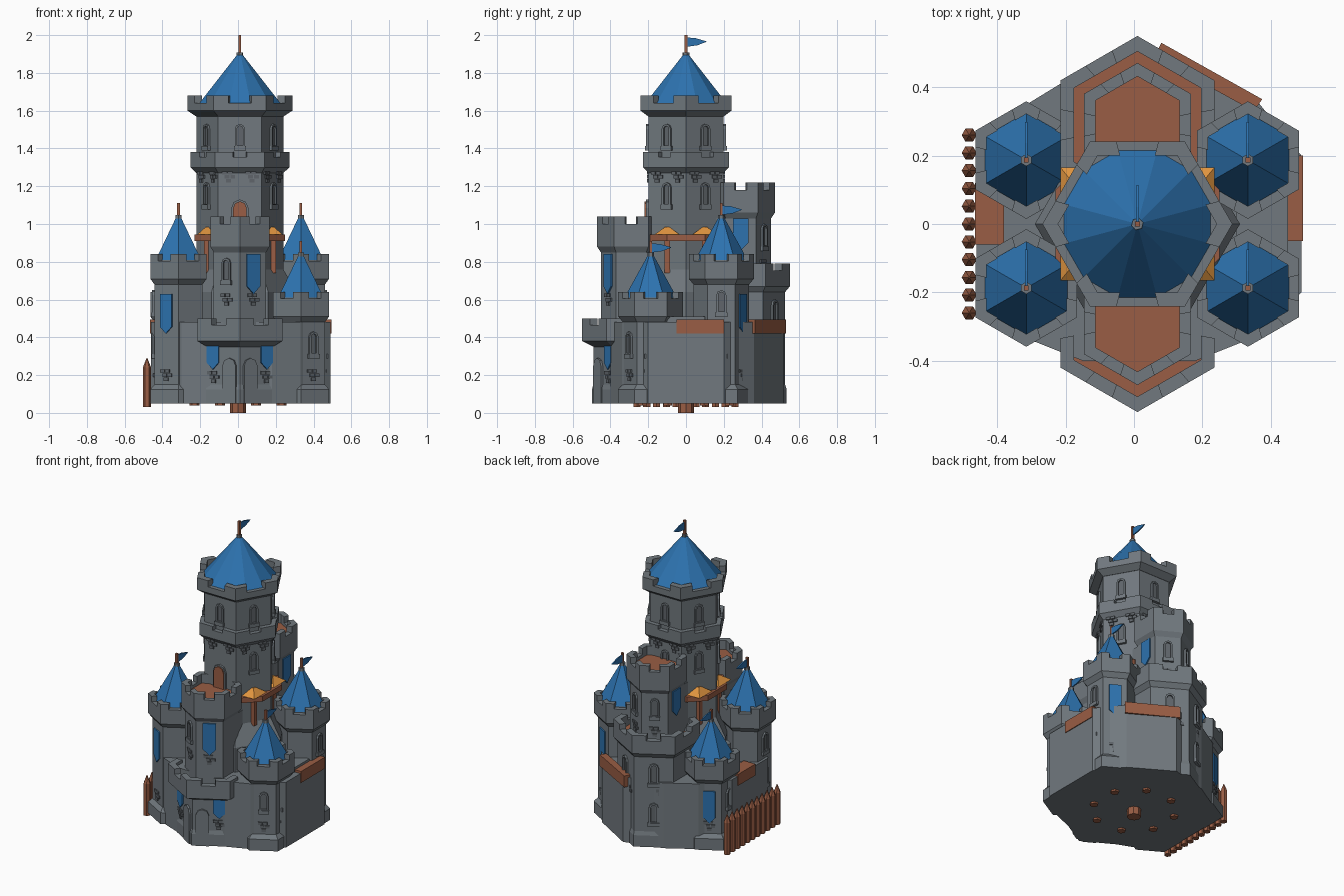
import bpy, bmesh, math
from mathutils import Matrix, Vector

if "Cube" in bpy.data.objects:
    bpy.data.objects.remove(bpy.data.objects["Cube"])

def mat(name, c):
    m = bpy.data.materials.new(name)
    m.diffuse_color = (*c, 1)
    m.use_nodes = True
    m.node_tree.nodes["Principled BSDF"].inputs["Base Color"].default_value = m.diffuse_color
    return m

STONE = mat("grey_stone", (0.165, 0.19, 0.21))
DARK = mat("dark_stone", (0.115, 0.13, 0.145))
BLUE = mat("blue_cloth", (0.026, 0.17, 0.43))
WOOD = mat("brown_wood", (0.32, 0.11, 0.058))
STRAW = mat("orange_straw", (0.75, 0.3, 0.05))
UP = Matrix.Identity(4)

# Extrude a 2D outline (optionally with a hole or a different top outline)
def solid(name, pts, z0, z1, m, top=None, hole=None, M=UP):
    bm = bmesh.new()
    top = top or pts
    n = len(pts)
    def loop(ps, z):
        return [bm.verts.new(M @ Vector((p[0], p[1], z))) for p in ps]
    def band(a, b):
        for i in range(n):
            j = (i + 1) % n
            bm.faces.new((a[i], a[j], b[j], b[i]))
    a, b = loop(pts, z0), loop(top, z1)
    band(a, b)
    if hole:
        c, d = loop(hole, z0), loop(hole, z1)
        band(d, c)
        band(b, d)
        band(c, a)
    else:
        bm.faces.new(a[::-1])
        bm.faces.new(b)
    bmesh.ops.recalc_face_normals(bm, faces=bm.faces)
    me = bpy.data.meshes.new(name)
    bm.to_mesh(me)
    bm.free()
    me.materials.append(m)
    ob = bpy.data.objects.new(name, me)
    bpy.context.collection.objects.link(ob)
    return ob

def ngon(c, r, rot=90, n=6):
    return [(c[0] + r * math.cos(math.radians(rot + 360 * i / n)),
             c[1] + r * math.sin(math.radians(rot + 360 * i / n))) for i in range(n)]

def rect(x0, x1, y0, y1):
    return [(x0, y0), (x1, y0), (x1, y1), (x0, y1)]

def lerp(a, b, t):
    return (a[0] + (b[0] - a[0]) * t, a[1] + (b[1] - a[1]) * t)

# Matrix of a vertical wall: local x along wall, y up, z outward
def wall(c, ang, d, off=0, z=0):
    a = math.radians(ang)
    n, t = Vector((math.cos(a), math.sin(a), 0)), Vector((-math.sin(a), math.cos(a), 0))
    p = Vector((c[0], c[1], z)) + n * d + t * off
    return Matrix(((t.x, 0, n.x, p.x), (t.y, 0, n.y, p.y), (0, 1, 0, p.z), (0, 0, 0, 1)))

def arch(w, h, y0=0.0):
    return [(-w, y0), (w, y0)] + [(w * math.cos(math.pi * k / 4), h - w + w * math.sin(math.pi * k / 4)) for k in range(5)]

def window(M, w=0.027, h=0.13):
    solid("window_frame", arch(w, h), -0.01, 0.012, STONE, hole=arch(w * .6, h - w * .4, .016), M=M)
    solid("window_pane", arch(w * .65, h - w * .4, .01), -0.01, 0.002, DARK, M=M)
    solid("window_sill", rect(-w * 1.2, w * 1.2, -.012, .012), -0.01, 0.017, STONE, M=M)

def banner(M, w, h):
    solid("banner", [(-w, h), (-w, w), (0, 0), (w, w), (w, h)], 0, 0.008, BLUE, M=M)

def bricks(M):
    for x, y in ((-.022, .022), (.008, .022), (-.008, 0), (.022, 0), (0, -.022)):
        solid("loose_brick", rect(x - .013, x + .013, y - .009, y + .009), -0.01, 0.008, DARK, M=M)

# Hexagonal parapet with corbel flare, floor and corner merlons
def parapet(c, r, ri, z0, z1, rot, shaft_r, floor=WOOD, floor_z=None, f=0.3, cren=.045, flare=.03):
    o, i = ngon(c, r, rot), ngon(c, ri, rot)
    zc = z1 - cren
    solid("parapet_corbel", ngon(c, shaft_r, rot), z0 - flare, z0, STONE, top=o)
    solid("parapet_wall", o, z0, zc, STONE, hole=i)
    fz = floor_z or zc - .03
    solid("parapet_floor", ngon(c, ri + .003, rot), z0, fz, floor)
    for k in range(6):
        p, n = k - 1, (k + 1) % 6
        solid("merlon", [lerp(o[k], o[p], f), o[k], lerp(o[k], o[n], f),
                         lerp(i[k], i[n], f), i[k], lerp(i[k], i[p], f)], zc, z1, STONE)

def footed_shaft(name, c, r, rf, z1, rot=90):
    solid(name, ngon(c, r, rot), 0.05, z1, STONE)
    solid(name + "_foot", ngon(c, rf, rot), 0.05, 0.125, STONE)
    solid(name + "_foot_slope", ngon(c, rf, rot), 0.125, 0.15, STONE, top=ngon(c, r, rot))

def flag(c, z, h, s=1):
    solid("flag_pole", ngon(c, .010, 45, 4), z - .03, z + h, WOOD)
    t = z + h - .012
    M = Matrix(((0, 0, 1, c[0] - .004), (1, 0, 0, c[1]), (0, 1, 0, 0), (0, 0, 0, 1)))
    solid("flag", [(0, t), (.05 * s, t - .004), (.112 * s, t - .022), (.06 * s, t - .042), (0, t - .05)], 0, .008, BLUE, M=M)

def spire(c, r, z0, z1, n, rot):
    solid("spire_roof", ngon(c, r, rot, n), z0, z1, BLUE, top=ngon(c, .012, rot, n))
    solid("spire_collar", ngon(c, .018, rot), z1 - .012, z1 + .008, STONE)

# Main keep tower
K = (0.01, 0)
solid("keep_shaft", ngon(K, .23, 0), .05, 1.62, STONE)
solid("keep_lower_body", ngon(K, .30, 0), .05, .64, STONE)
solid("keep_shoulder", ngon(K, .30, 0), .64, .76, STONE, top=ngon(K, .23, 0))
parapet(K, .262, .225, 1.30, 1.38, 0, .23, STONE, 1.34, .36, .025)
parapet(K, .278, .232, 1.60, 1.68, 0, .232, STONE, 1.64, .28, .04)
spire(K, .222, 1.64, 1.90, 12, 15)
flag(K, 1.90, .10)
for k in range(6):
    a = 30 + 60 * k
    window(wall(K, a, .199, 0, 1.40))
    if a != 270:
        window(wall(K, a, .199, 0, 1.09))
    bricks(wall(K, a, .199, .065, 1.25))
    bricks(wall(K, a, .199, -.06, 1.25))
solid("keep_door_frame", arch(.045, .15), 0, .012, STONE, M=wall(K, 270, .199, 0, .98))
solid("keep_door", arch(.036, .14), 0, .02, WOOD, M=wall(K, 270, .199, 0, .98))

# Corner towers
R = .147
for c, top, ban in (((-.315, -.187), .84, 240), ((.333, .187), .84, 60),
                    ((.333, -.187), .64, None), ((-.315, .187), .64, 120)):
    footed_shaft("corner_tower", c, R, .172, top - .1)
    parapet(c, .172, .135, top - .13, top, 90, R, STONE, top - .03, .28, .035)
    spire(c, .139, top - .03, top + .20, 6, 90)
    flag(c, top + .20, .07)
    if ban is not None:
        banner(wall(c, ban, .128, 0, top - .42), .036, .21)
    out = (240, 180) if c[0] < 0 else (300, 0)
    if c[1] > 0:
        out = (120, 180) if c[0] < 0 else (60, 0)
    for a in out:
        bricks(wall(c, a, .127, 0, .20))
        if a != ban:
            window(wall(c, a, .127, 0, .30))
            if top > .7:
                window(wall(c, a, .127, 0, .52))

# Front and rear bastions with their upper towers
for s, low_r, low_z, up_z in ((-1, .2, .38, 1.04), (1, .235, .67, 1.22)):
    c = (.01, .29 * s)
    footed_shaft("bastion", c, low_r, low_r + .008, low_z)
    solid("bastion_link", rect(c[0] - low_r * .866, c[0] + low_r * .866, min(0, c[1]), max(0, c[1])), .05, low_z, STONE)
    parapet(c, .26, .215, low_z, low_z + .12, 90, low_r, WOOD, low_z + .05, .33, .035)
    solid("bastion_tower", ngon(c, .16, 90), low_z, up_z - .1, STONE)
    solid("bastion_tower_link", rect(c[0] - .137, c[0] + .137, min(0, c[1]), max(0, c[1])), low_z, up_z - .19, STONE)
    parapet(c, .181, .142, up_z - .16, up_z, 90, .16, WOOD, up_z - .06, .32, .04)
    for a in ((240, 300) if s < 0 else (60, 120)):
        if a != 300:
            window(wall(c, a, .138, 0, up_z - .35))
        bricks(wall(c, a, .138, 0, up_z - .44))
F, B = (.01, -.29), (.01, .29)
banner(wall(F, 300, .139, 0, .63), .04, .21)
for a, sg in ((240, -1), (300, 1)):
    banner(wall(F, a, .174, sg * .062, .23), .036, .13)
    solid("gate_relief", arch(.04, .24), 0, .012, STONE, M=wall(F, a, .174, -sg * .04, .05))
    bricks(wall(F, a, .174, sg * .06, .19))
for a in (0, 180):
    banner(wall(B, a, .139, 0, .86), .04, .17)
for a in (60, 120):
    window(wall(B, a, .203, 0, .2), .03, .14)
    window(wall(B, a, .203, 0, .46), .03, .14)
    bricks(wall(B, a, .203, .05, .4))

# Curtain wall filling the gaps between towers
core = [(.49, -.2), (.49, .2), (.36, .36), (.1, .515), (-.15, .45), (-.33, .34), (-.46, .18),
        (-.46, -.2), (-.3, -.34), (-.15, -.4), (.18, -.4), (.33, -.34)]
solid("curtain_wall", core, .05, .48, STONE)
solid("right_walkway", rect(.44, .495, -.05, .2), .42, .495, WOOD)
solid("right_wall_top", rect(.3, .45, -.1, .1), .46, .51, STONE)
solid("left_walkway", rect(-.465, -.38, -.06, .12), .42, .495, WOOD)
solid("rear_walkway", [(.08, .53), (.06, .49), (.35, .33), (.375, .365)], .42, .495, WOOD)

# Side wooden platforms with straw piles
for s in (-1, 1):
    X = lambda v: .01 + s * v
    solid("platform", [(X(.10), -.19), (X(.15), -.19), (X(.24), -.1), (X(.24), .1), (X(.15), .19), (X(.10), .19)], .91, .945, WOOD)
    for y in (-.1, .1):
        solid("straw_pile", rect(X(.12), X(.225), y - .065, y + .065), .945, .985, STRAW,
              top=rect(X(.165), X(.18), y - .01, y + .01))
        solid("platform_post", rect(X(.165), X(.19), y - .014, y + .014), .74, .91, WOOD)

# Palisade on the left
for k in range(11):
    c = (-.482, -.26 + k * .052)
    solid("stake", ngon(c, .022, 0), .03, .24, WOOD)
    solid("stake_tip", ngon(c, .022, 0), .24, .29, WOOD, top=ngon(c, .002, 0))

# Pegs under the base
solid("centre_peg", ngon((0, 0), .042, 0, 8), 0, .06, WOOD)
for k in range(8):
    a = math.radians(22.5 + 45 * k)
    solid("base_peg", ngon((.25 * math.cos(a), .25 * math.sin(a)), .026, 0), .038, .06, WOOD)
